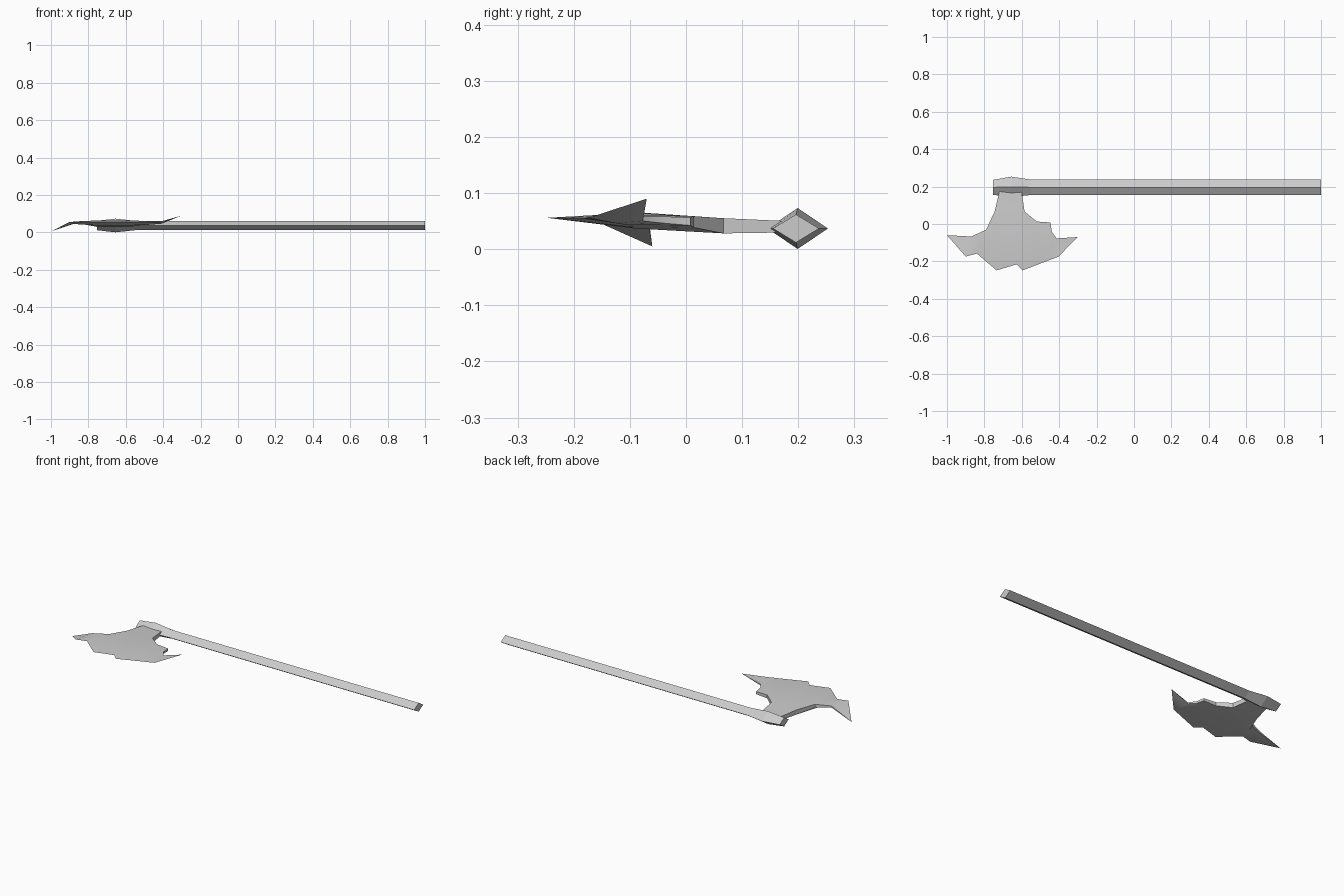
import bpy, bmesh
from mathutils import Vector

cube = bpy.data.objects.get("Cube")
if cube:
    bpy.data.objects.remove(cube, do_unlink=True)

grey = bpy.data.materials.new("light grey")
grey.use_nodes = True
colour = (0.6, 0.6, 0.6, 1)
grey.diffuse_color = colour
grey.node_tree.nodes["Principled BSDF"].inputs["Base Color"].default_value = colour


def finish(bm, name):
    bmesh.ops.recalc_face_normals(bm, faces=bm.faces)
    mesh = bpy.data.meshes.new(name)
    bm.to_mesh(mesh)
    bm.free()
    mesh.materials.append(grey)
    obj = bpy.data.objects.new(name, mesh)
    bpy.context.collection.objects.link(obj)
    return obj


def bridge(bm, a, b, skip=()):
    n = len(a)
    for i in range(n):
        if i not in skip:
            j = (i + 1) % n
            bm.faces.new((a[i], a[j], b[j], b[i]))


# Handle: diamond section swelling around the head
bm = bmesh.new()
rings = []
for x, y, half_y, half_z in [(-0.755, 0.196, 0.04, 0.025), (-0.655, 0.199, 0.054, 0.0365),
                             (-0.55, 0.196, 0.041, 0.025), (1, 0.196, 0.041, 0.025)]:
    rings.append([bm.verts.new((x, y + dy * half_y, 0.037 + dz * half_z))
                  for dy, dz in [(1, 0), (0, 1), (-1, 0), (0, -1)]])
for a, b in zip(rings, rings[1:]):
    bridge(bm, a, b)
bm.faces.new(rings[0])
bm.faces.new(rings[-1])
finish(bm, "handle")

# Blade stations: back x, back y, edge x, edge y, half thickness at the back
stations = [
    (-0.87, -0.067, -0.9, -0.174, 0.005),
    (-0.79, -0.03, -0.84, -0.158, 0.009),
    (-0.745, 0.067, -0.735, -0.248, 0.0135),
    (-0.66, 0.067, -0.628, -0.216, 0.0135),
    (-0.585, 0.067, -0.595, -0.248, 0.0135),
    (-0.52, 0.013, -0.52, -0.219, 0.01),
    (-0.446, 0.008, -0.45, -0.192, 0.007),
    (-0.44, -0.04, -0.425, -0.183, 0.006),
    (-0.414, -0.077, -0.403, -0.174, 0.004),
]
NECK = (2, 3, 4)


def middle_z(y):
    return 0.0505 - 0.05 * y if y < 0 else 0.0505 - 0.13 * min(y, 0.067)


bm = bmesh.new()
rings = []
for bx, by, ex, ey, half in stations:
    back = Vector((bx, by, middle_z(by)))
    edge = Vector((ex, ey, 0.056))
    mid = back.lerp(edge, 0.5)
    mid.z = 0.051
    up = Vector((0, 0, 1))
    mid_half = min(0.014, half * 1.1)
    rings.append([bm.verts.new(p) for p in (back + up * half, mid + up * mid_half, edge,
                                            mid - up * mid_half, back - up * half)])
for i, (a, b) in enumerate(zip(rings, rings[1:])):
    bridge(bm, a, b, skip=(4,) if i in NECK[:2] else ())

# Pointed horns, one drooping and one rising
for ring, tip in ((rings[0], (-1, -0.06, 0.005)), (rings[-1], (-0.302, -0.07, 0.09))):
    point = bm.verts.new(tip)
    for i in range(5):
        bm.faces.new((ring[i], ring[(i + 1) % 5], point))

# Neck running into the handle
ends = [(bm.verts.new((x, 0.185, 0.05)), bm.verts.new((x, 0.185, 0.03)))
        for x in (-0.717, -0.66, -0.603)]
roots = [(rings[i][0], rings[i][4]) for i in NECK]
for k in (0, 1):
    for side in (0, 1):
        bm.faces.new((roots[k][side], roots[k + 1][side], ends[k + 1][side], ends[k][side]))
    bm.faces.new((*ends[k], *reversed(ends[k + 1])))
for k in (0, 2):
    bm.faces.new((*roots[k], *reversed(ends[k])))
blade = finish(bm, "axe_blade")

bpy.ops.object.select_all(action="DESELECT")
blade.select_set(True)
bpy.context.view_layer.objects.active = blade
bpy.ops.object.shade_smooth_by_angle(angle=0.6)
